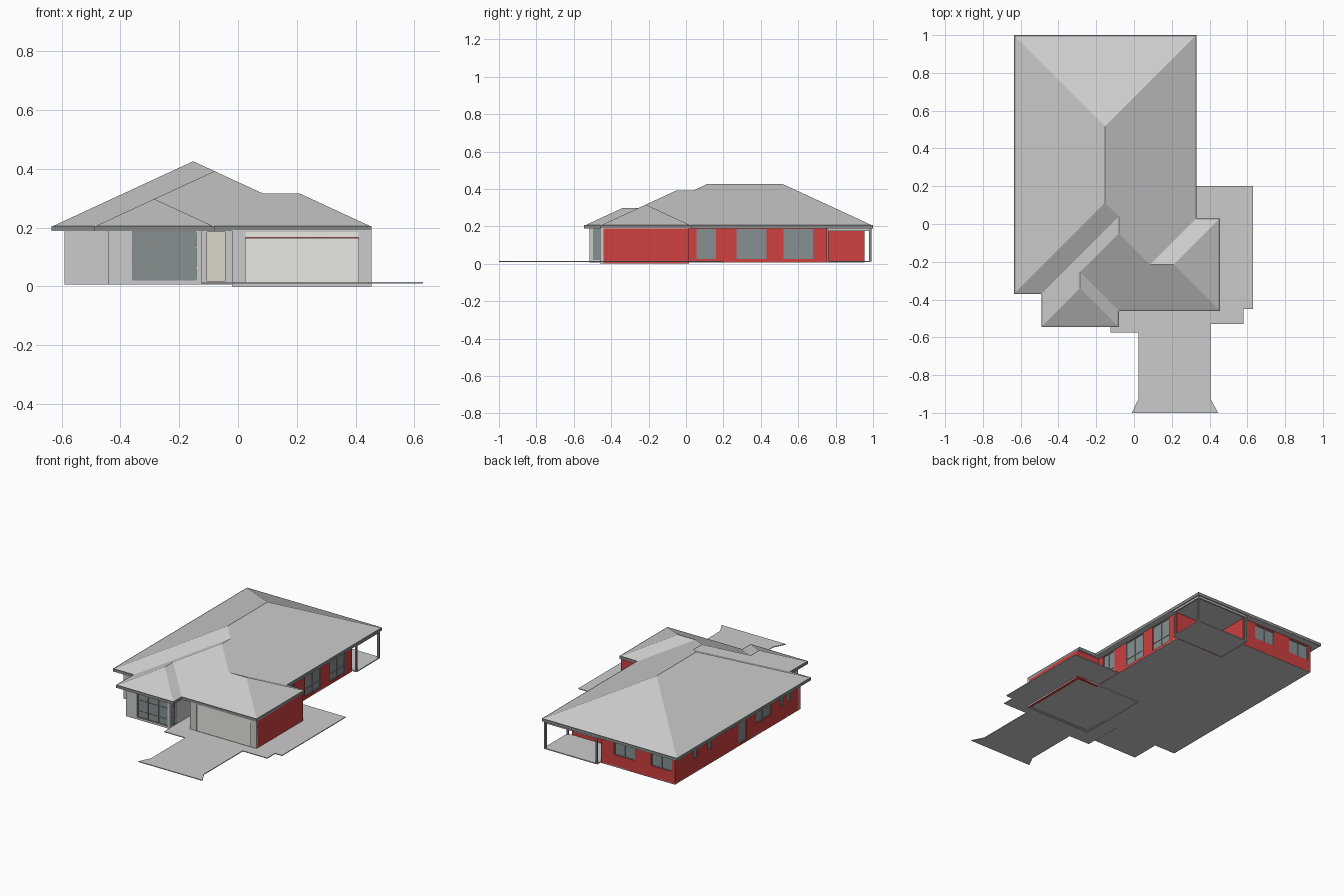
import bpy, bmesh
from mathutils import Vector

if "Cube" in bpy.data.objects:
    bpy.data.objects.remove(bpy.data.objects["Cube"])


def material(name, rgb):
    m = bpy.data.materials.new(name)
    m.diffuse_color = (*rgb, 1)
    m.use_nodes = True
    m.node_tree.nodes["Principled BSDF"].inputs["Base Color"].default_value = m.diffuse_color
    return m


RED = material("red_brick", (0.62, 0.05, 0.05))
DARK = material("dark_frame", (0.25, 0.26, 0.26))
GLASS = material("glass", (0.24, 0.28, 0.29))
CREAM = material("cream", (0.82, 0.81, 0.77))
TAN = material("tan", (0.72, 0.68, 0.6))


def finish(name, bm, mat=None):
    bmesh.ops.recalc_face_normals(bm, faces=bm.faces)
    me = bpy.data.meshes.new(name)
    bm.to_mesh(me)
    bm.free()
    ob = bpy.data.objects.new(name, me)
    bpy.context.collection.objects.link(ob)
    if mat:
        me.materials.append(mat)
    return ob


def prism(name, pts, z0, z1, mat=None):
    """Flat outline extruded upward."""
    bm = bmesh.new()
    f = bm.faces.new([bm.verts.new((x, y, z0)) for x, y in pts])
    r = bmesh.ops.extrude_face_region(bm, geom=[f])
    vs = [v for v in r["geom"] if isinstance(v, bmesh.types.BMVert)]
    bmesh.ops.translate(bm, verts=vs, vec=(0, 0, z1 - z0))
    return finish(name, bm, mat)


class Run:
    """Straight wall line: s along it, d inward from the outer face."""
    def __init__(self, p, q):
        self.p, v = Vector((*p, 0)), Vector((*q, 0)) - Vector((*p, 0))
        self.length, self.u = v.length, v.normalized()
        self.n = Vector((-self.u.y, self.u.x, 0))

    def box(self, bm, s0, s1, d0, d1, z0, z1):
        if s1 - s0 < 1e-5 or z1 - z0 < 1e-5:
            return
        v = [bm.verts.new(self.p + self.u * s + self.n * d + Vector((0, 0, z)))
             for z in (z0, z1) for s, d in ((s0, d0), (s1, d0), (s1, d1), (s0, d1))]
        for f in ((3, 2, 1, 0), (4, 5, 6, 7), (0, 1, 5, 4), (1, 2, 6, 5), (2, 3, 7, 6), (3, 0, 4, 7)):
            bm.faces.new([v[i] for i in f])


def window(name, run, s0, s1, z0, z1, cols, rails):
    w = 0.004
    bm = bmesh.new()
    for i in range(cols + 1):
        s = s0 + (s1 - s0 - w) * i / cols
        run.box(bm, s, s + w, 0.002, 0.012, z0, z1)
    for z in [z0, z1 - w] + rails:
        run.box(bm, s0, s1, 0.003, 0.011, z, z + w)
    finish(name + "_frame", bm, DARK)
    bm = bmesh.new()
    run.box(bm, s0, s1, 0.006, 0.009, z0, z1)
    finish(name + "_glass", bm, GLASS)


def wall(name, p, q, mat=None, openings=(), z0=0.008, z1=0.192, t=0.018):
    """Openings: (s0, s1, z0, z1, columns, rails); columns 0 leaves a plain hole."""
    run, bm, s = Run(p, q), bmesh.new(), 0
    for i, (a, b, lo, hi, cols, rails) in enumerate(openings):
        run.box(bm, s, a, 0, t, z0, z1)
        run.box(bm, a, b, 0, t, z0, lo)
        run.box(bm, a, b, 0, t, hi, z1)
        s = b
        if cols:
            window(f"{name}_window_{i}", run, a, b, lo, hi, cols, rails)
    run.box(bm, s, run.length, 0, t, z0, z1)
    finish(name, bm, mat)
    return run


# Hipped roof: every plane has the same pitch, so height follows distance from the eave
EAVE, PITCH = 0.203, 0.462
V = {"A": (-.635, 1, 0), "B": (.33, 1, 0), "C": (-.635, -.37, 0), "D": (-.49, -.37, 0),
     "E": (-.49, -.545, 0), "F": (-.08, -.545, 0), "G": (-.08, -.46, 0), "H": (.455, -.46, 0),
     "I": (.455, .03, 0), "J": (.33, .03, 0), "K": (-.1525, .5175, .4825), "L": (-.1525, .1125, .4825),
     "M": (-.08, .04, .41), "N": (-.08, -.05, .41), "O": (-.285, -.255, .205),
     "P": (-.285, -.34, .205), "Q": (.085, -.215, .245), "R": (.21, -.215, .245)}
bm = bmesh.new()
rv = {k: bm.verts.new((x, y, EAVE + PITCH * d)) for k, (x, y, d) in V.items()}
for f in ("ABK", "AKLC", "CLMD", "BJQNMLK", "DMNOPE", "EPF", "FPOG", "GONQRH", "HRI", "IRQJ"):
    bm.faces.new([rv[c] for c in f])
finish("roof", bm)

# Soffit and gutter following the eave outline
outline = [V[c][:2] for c in "CDEFGHIJBA"]
prism("soffit", outline, 0.188, 0.192)
bm = bmesh.new()
for p, q in zip(outline, outline[1:] + outline[:1]):
    r = Run(p, q)
    r.box(bm, 0, r.length, 0, 0.008, 0.188, 0.206)
finish("gutter", bm, DARK)

# Walls, anticlockwise from the front left corner
wall("front_left_wall", (-.59, -.325), (-.44, -.325))
wall("bay_left_wall", (-.44, -.325), (-.44, -.515))
wall("bay_front_wall", (-.44, -.515), (-.125, -.515), None,
     [(.08, .305, .02, .188, 3, [.06, .13])])
wall("bay_right_wall", (-.125, -.515), (-.125, -.30), None,
     [(.01, .06, .02, .188, 1, [.06, .13])])
entry = wall("entry_wall", (-.125, -.30), (-.02, -.30), None, [(.02, .08, .016, .185, 0, [])])
wall("entry_side_wall", (-.02, -.30), (-.02, -.46), z0=0)
front = wall("garage_front_wall", (-.02, -.46), (.455, -.46), None,
             [(.045, .43, .01, .185, 0, [])], z0=0)
wall("garage_right_wall", (.455, -.459), (.455, .015), RED, z0=0)
wall("garage_back_wall", (.455, .015), (.29, .015), RED, z0=0)
wall("right_wall", (.29, .015), (.29, .75), RED,
     [(a, b, .025, .187, 2, [.07]) for a, b in ((.04, .145), (.255, .415), (.505, .665))])
wall("patio_back_wall", (.29, .75), (-.06, .75), RED)
wall("patio_side_wall", (-.06, .75), (-.06, .955), RED)
wall("back_wall", (-.06, .955), (-.59, .955), RED,
     [(.095, .245, .085, .18, 2, []), (.36, .51, .085, .18, 2, [])])
left = [(.19, .04, .1), (.335, .04, .1), (.65, .08, .018), (.82, .16, .085), (1.075, .04, .1), (1.145, .04, .1)]
wall("left_wall", (-.59, .955), (-.59, -.324), RED,
     [(c, c + w, z, .182, 2 if w > .1 else 1, []) for c, w, z in left])

# Doors
for name, run, dims, mat in (("entry_door", entry, (.02, .08, .008, .014, .016, .185), TAN),
                             ("garage_door", front, (.045, .43, .008, .014, .01, .165), CREAM),
                             ("garage_header", front, (.045, .43, .005, .014, .166, .185), CREAM)):
    bm = bmesh.new()
    run.box(bm, *dims)
    finish(name, bm, mat)

# Patio posts and beams
for i, (x, y) in enumerate(((.315, .985), (.315, .757), (-.052, .985))):
    h = .006
    prism(f"patio_post_{i}", [(x - h, y - h), (x + h, y - h), (x + h, y + h), (x - h, y + h)], .012, .19, DARK)
prism("patio_side_beam", [(.309, .75), (.321, .75), (.321, .99), (.309, .99)], .176, .19)
prism("patio_back_beam", [(-.06, .979), (.31, .979), (.31, .99), (-.06, .99)], .176, .19)

# Floor slabs, paving and driveway
prism("house_slab", [(-.59, -.325), (-.44, -.325), (-.44, -.515), (-.125, -.515), (-.125, -.30), (-.02, -.30),
                     (-.02, .015), (.29, .015), (.29, .75), (-.06, .75), (-.06, .955), (-.59, .955)], .007, .014)
prism("garage_slab", [(-.02, -.46), (.455, -.46), (.455, .015), (-.02, .015)], .002, .011)
prism("patio_floor", [(-.06, .75), (.322, .75), (.322, .992), (-.06, .992)], .01, .016)
prism("entry_path", [(-.125, -.575), (.025, -.575), (.025, -.46), (-.02, -.46), (-.02, -.3), (-.125, -.3)], .01, .015)
prism("side_path", [(.29, .2), (.63, .2), (.63, -.45), (.58, -.45), (.58, -.53), (.405, -.53),
                    (.405, -.46), (.455, -.46), (.455, .015), (.29, .015)], .01, .015)
prism("driveway", [(-.012, -1), (.445, -1), (.405, -.925), (.405, -.46), (.025, -.46), (.025, -.925)], .01, .015)
